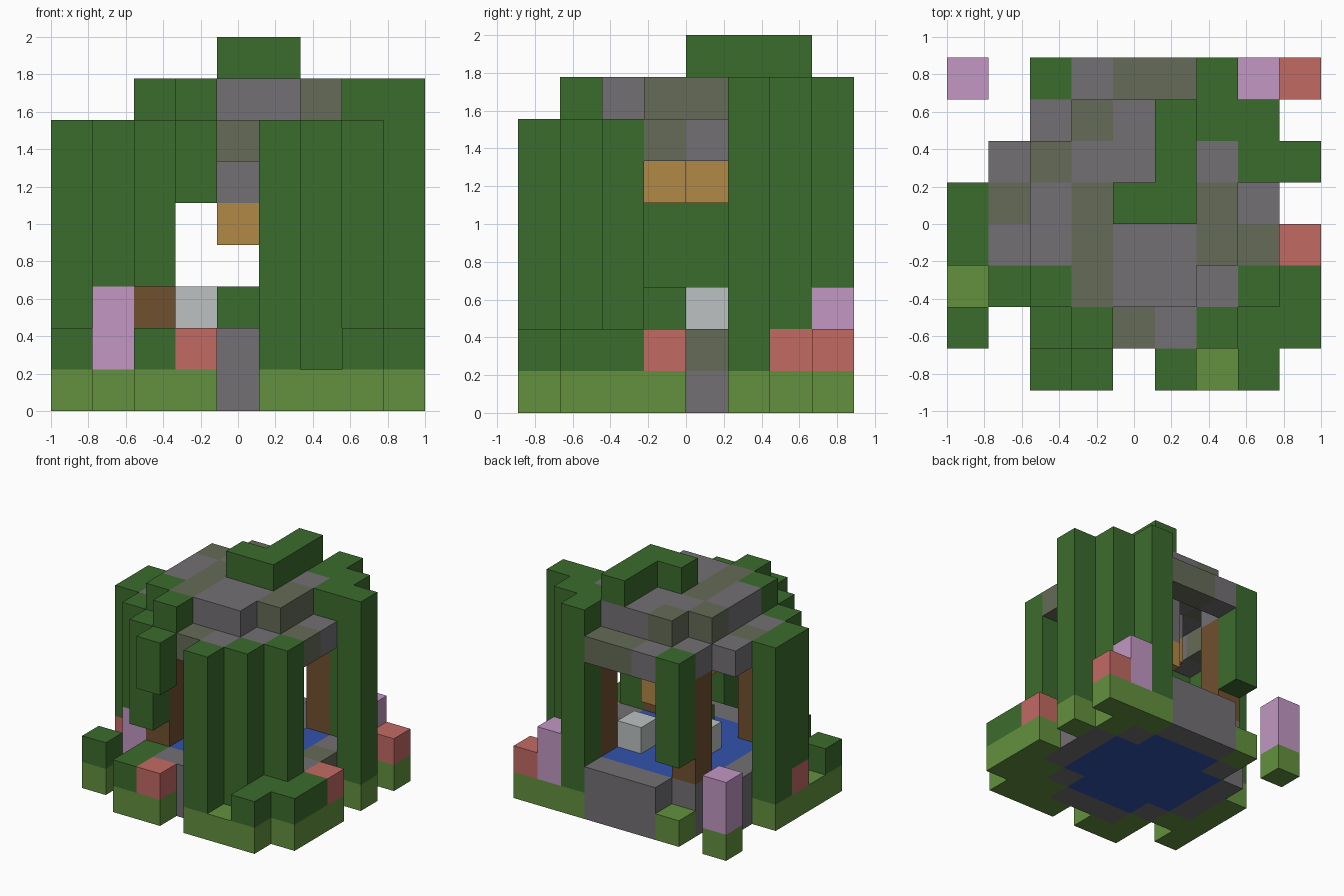
import bpy, bmesh
from mathutils import Vector

cube = bpy.data.objects.get("Cube")
if cube:
    bpy.data.objects.remove(cube)

U = 2 / 9  # block size


def material(name, hex_colour):
    rgb = [int(hex_colour[n:n + 2], 16) / 255 for n in (0, 2, 4)]
    lin = [c / 12.92 if c < 0.04045 else ((c + 0.055) / 1.055) ** 2.4 for c in rgb]
    m = bpy.data.materials.new(name)
    m.use_nodes = True
    m.diffuse_color = (*lin, 1)
    m.node_tree.nodes["Principled BSDF"].inputs["Base Color"].default_value = (*lin, 1)
    return m


leaf = material("leaf green", "3b6c2d")
grass = material("grass green", "63913f")
stone = material("stone grey", "737074")
moss = material("mossy grey", "656b57")
pink = material("blossom pink", "c297c4")
red = material("blossom red", "c26a63")
amber = material("lantern amber", "b28846")
bark = material("bark brown", "70502f")
pale = material("pale grey", "bcc1c1")
blue = material("water blue", "3353ad")

owner = {}   # cell -> (part name, material)


def column(name, mat, spots, low, high):
    """Stack blocks from layer low to layer high on each (i, j) spot."""
    for i, j in spots:
        for k in range(low, high + 1):
            owner[i, j, k] = (name, mat)


def mossy(spots, layer):
    for i, j in spots:
        name, _ = owner[i, j, layer]
        owner[i, j, layer] = (name, moss)


# Octagonal plans centred on the well
grid = [(i, j) for i in range(9) for j in range(9)]


def offsets(spot):
    return sorted((abs(spot[0] - 4), abs(spot[1] - 4)))


ring = [s for s in grid if offsets(s) in ([0, 3], [1, 3], [2, 2])]
disc = [s for s in grid if offsets(s)[1] <= 2 and offsets(s) != [2, 2]]
corners = [s for s in grid if offsets(s) == [2, 2]]

# Well: water, rim, posts and domed roof
column("water", blue, disc, 0, 1)
column("well_rim", stone, ring, 0, 1)
column("post", bark, corners, 2, 5)
column("roof_eave", stone, ring, 6, 6)
column("roof_top", stone, disc, 7, 7)
mossy([(7, 4)], 1)
mossy([(4, 7), (5, 7), (4, 1), (1, 4), (7, 3)], 6)
mossy([(3, 6), (2, 5), (3, 4), (3, 3), (3, 2), (6, 3), (6, 4)], 7)

# Things floating on the water
column("floating_stone", pale, [(3, 4), (5, 5)], 2, 2)
column("floating_leaf", leaf, [(4, 3)], 2, 2)

# Hanging lanterns
column("lantern_chain", stone, [(3, 4), (5, 3)], 6, 6)
column("lantern_chain", stone, [(4, 5)], 5, 6)
column("lantern", amber, [(3, 4), (5, 3)], 5, 5)
column("lantern", amber, [(4, 5)], 4, 4)

# Grass around the well
column("grass", grass, [(0, 1), (0, 2), (0, 3), (0, 4), (0, 7), (1, 2), (2, 0), (3, 0),
                        (2, 1), (2, 7), (5, 0), (6, 0), (7, 0), (6, 1), (7, 1), (8, 1),
                        (7, 2), (8, 2), (8, 3), (8, 5), (7, 6), (6, 7), (7, 7), (8, 7)], 0, 0)

# Low shrubs
column("shrub", leaf, [(0, 1), (2, 0), (2, 1), (7, 0), (7, 1), (8, 1), (8, 2)], 1, 1)

# Climbing and hanging foliage
column("tall_vine", leaf, [(5, 0), (6, 1), (7, 2), (0, 4)], 1, 6)
column("tall_vine", leaf, [(8, 5), (6, 7)], 1, 7)
column("tall_vine", leaf, [(7, 6)], 2, 7)
column("side_vine", leaf, [(0, 3)], 2, 6)
column("hanging_vine", leaf, [(2, 1), (1, 2), (2, 7)], 3, 6)
column("hanging_vine", leaf, [(3, 0)], 5, 6)
column("roof_leaves", leaf, [(2, 2), (3, 1), (7, 5), (6, 6)], 7, 7)
column("crown_leaves", leaf, [(4, 4), (5, 4), (5, 5), (5, 6)], 8, 8)

# Flowers
column("pink_flower", pink, [(0, 7), (7, 7), (1, 2)], 1, 2)
column("red_flower", red, [(0, 3), (3, 0), (8, 3), (8, 7), (7, 6)], 1, 1)

# Mesh each part, leaving out faces pressed against other blocks
parts = {}
for cell, (name, mat) in owner.items():
    parts.setdefault(name, []).append((cell, mat))

for name, cells in parts.items():
    mesh = bpy.data.meshes.new(name)
    bm = bmesh.new()
    mats = []
    for cell, mat in cells:
        if mat not in mats:
            mats.append(mat)
        centre = Vector(cell) + Vector((0.5, 0.5, 0.5))
        for axis in range(3):
            for side in (-1, 1):
                n = Vector((0, 0, 0))
                n[axis] = side
                if tuple(int(c) for c in Vector(cell) + n) in owner:
                    continue
                a = Vector((0, 0, 0))
                a[(axis + 1) % 3] = 0.5
                b = n.cross(a)
                mid = centre + n / 2
                quad = [mid + a + b, mid - a + b, mid - a - b, mid + a - b]
                face = bm.faces.new([bm.verts.new((p - Vector((4.5, 4, 0))) * U) for p in quad])
                face.material_index = mats.index(mat)
    bmesh.ops.remove_doubles(bm, verts=bm.verts, dist=0.001)
    bm.to_mesh(mesh)
    bm.free()
    for m in mats:
        mesh.materials.append(m)
    bpy.context.collection.objects.link(bpy.data.objects.new(name, mesh))
